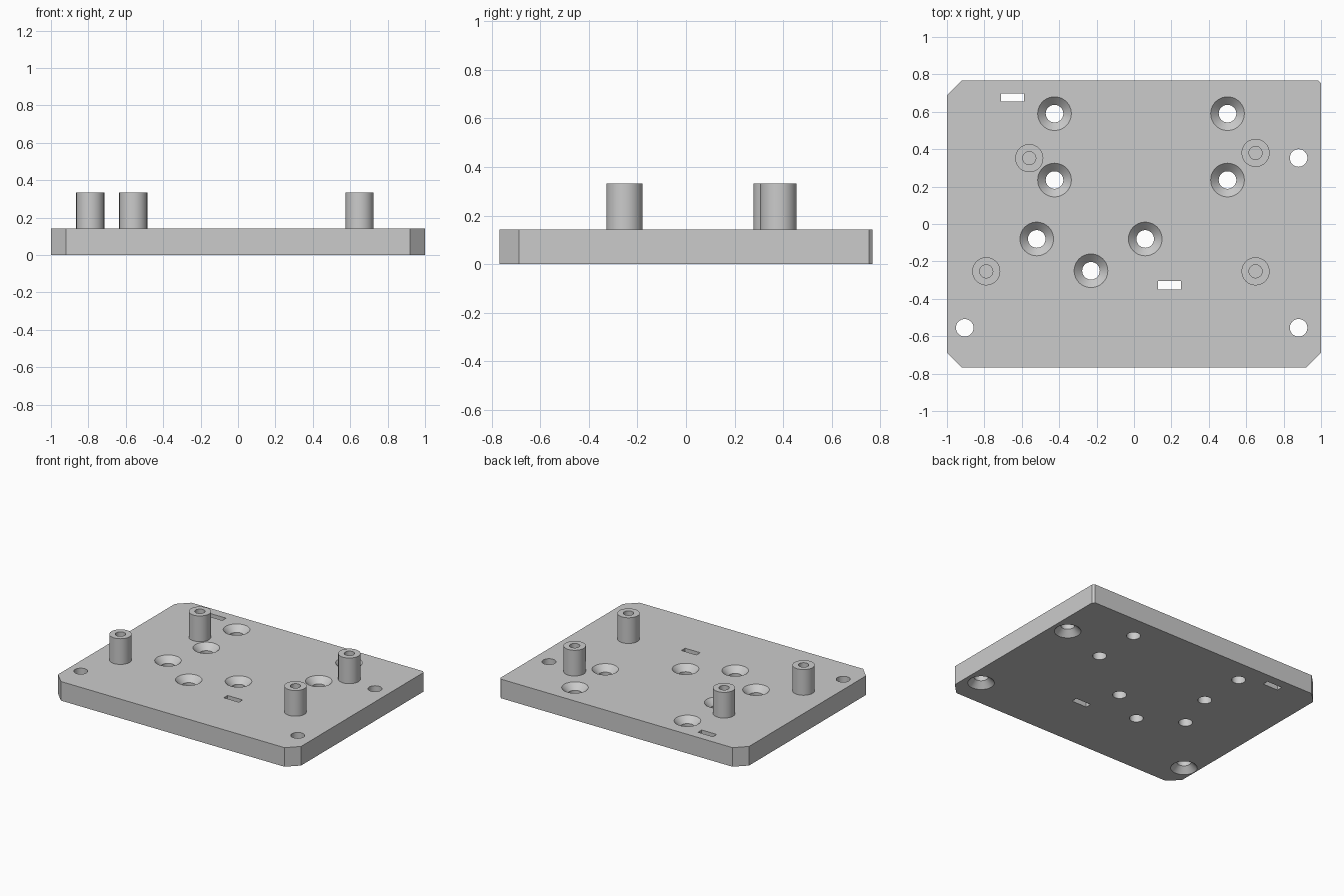
import bpy
import bmesh
import math

cube = bpy.data.objects.get("Cube")
if cube:
    bpy.data.objects.remove(cube)

W, D, T, TOP = 1.0, 0.767, 0.142, 0.333
HOLE_R, SINK_R = 0.047, 0.09
SINK = SINK_R - HOLE_R
OVER = 0.02

grey = bpy.data.materials.new("plain grey")
grey.use_nodes = True
grey.diffuse_color = (0.6, 0.6, 0.6, 1)
grey.node_tree.nodes["Principled BSDF"].inputs["Base Color"].default_value = (0.6, 0.6, 0.6, 1)


def make_object(name, bm):
    bmesh.ops.recalc_face_normals(bm, faces=bm.faces)
    mesh = bpy.data.meshes.new(name)
    bm.to_mesh(mesh)
    bm.free()
    mesh.materials.append(grey)
    obj = bpy.data.objects.new(name, mesh)
    bpy.context.collection.objects.link(obj)
    return obj


def lathe(bm, x, y, profile, sides=48):
    """Turn (radius, z) points into a closed solid around a vertical axis."""
    rings = []
    for r, z in profile:
        rings.append([bm.verts.new((x + r * math.cos(math.tau * i / sides),
                                    y + r * math.sin(math.tau * i / sides), z))
                      for i in range(sides)])
    for a, b in zip(rings, rings[1:]):
        for i in range(sides):
            j = (i + 1) % sides
            bm.faces.new((a[i], a[j], b[j], b[i]))
    bm.faces.new(rings[0])
    bm.faces.new(rings[-1])


def prism(bm, outline, z0, z1):
    """Extrude an outline straight up."""
    face = bm.faces.new([bm.verts.new((x, y, z0)) for x, y in outline])
    new = bmesh.ops.extrude_face_region(bm, geom=[face])["geom"]
    verts = [v for v in new if isinstance(v, bmesh.types.BMVert)]
    bmesh.ops.translate(bm, verts=verts, vec=(0, 0, z1 - z0))


def smooth(obj):
    bpy.ops.object.select_all(action="DESELECT")
    obj.select_set(True)
    bpy.context.view_layer.objects.active = obj
    bpy.ops.object.shade_smooth_by_angle(angle=math.radians(30))


# Base plate with three large cut corners and one small one
c, s = 0.08, 0.015
bm = bmesh.new()
prism(bm, [(-W + c, -D), (W - c, -D), (W, -D + c), (W, D - s),
           (W - s, D), (-W + c, D), (-W, D - c), (-W, -D + c)], 0, T)
plate = make_object("base_plate", bm)

# Cutters for the screw holes and slots
bm = bmesh.new()
for x, y in [(-0.425, 0.59), (0.5, 0.59), (-0.425, 0.235), (0.5, 0.235),
             (-0.52, -0.08), (0.06, -0.08), (-0.23, -0.25)]:
    lathe(bm, x, y, [(HOLE_R, -OVER), (HOLE_R, T - SINK), (SINK_R + OVER, T + OVER)])
for x, y in [(-0.905, -0.555), (0.88, -0.555), (0.88, 0.353)]:
    lathe(bm, x, y, [(SINK_R + OVER, -OVER), (HOLE_R, SINK), (HOLE_R, T + OVER)])
for x, y in [(-0.65, 0.677), (0.19, -0.327)]:
    w, h = 0.062, 0.022
    prism(bm, [(x - w, y - h), (x + w, y - h), (x + w, y + h), (x - w, y + h)],
          -OVER, T + OVER)
cutter = make_object("hole_cutter", bm)
cutter.hide_render = True
cutter.hide_viewport = True

cut = plate.modifiers.new("holes", "BOOLEAN")
cut.operation = "DIFFERENCE"
cut.solver = "EXACT"
cut.object = cutter
bpy.context.view_layer.objects.active = plate
plate.select_set(True)
bpy.ops.object.modifier_apply(modifier=cut.name)
bpy.data.objects.remove(cutter)
smooth(plate)

# Standoffs with blind screw holes
posts = {"back_right": (-0.56, 0.352), "back_left": (0.65, 0.38),
         "front_right": (-0.79, -0.253), "front_left": (0.65, -0.253)}
for place, (x, y) in posts.items():
    bm = bmesh.new()
    lathe(bm, x, y, [(0.075, T - 0.005), (0.075, TOP), (0.035, TOP), (0.035, T + 0.003)])
    smooth(make_object(place + "_standoff", bm))
